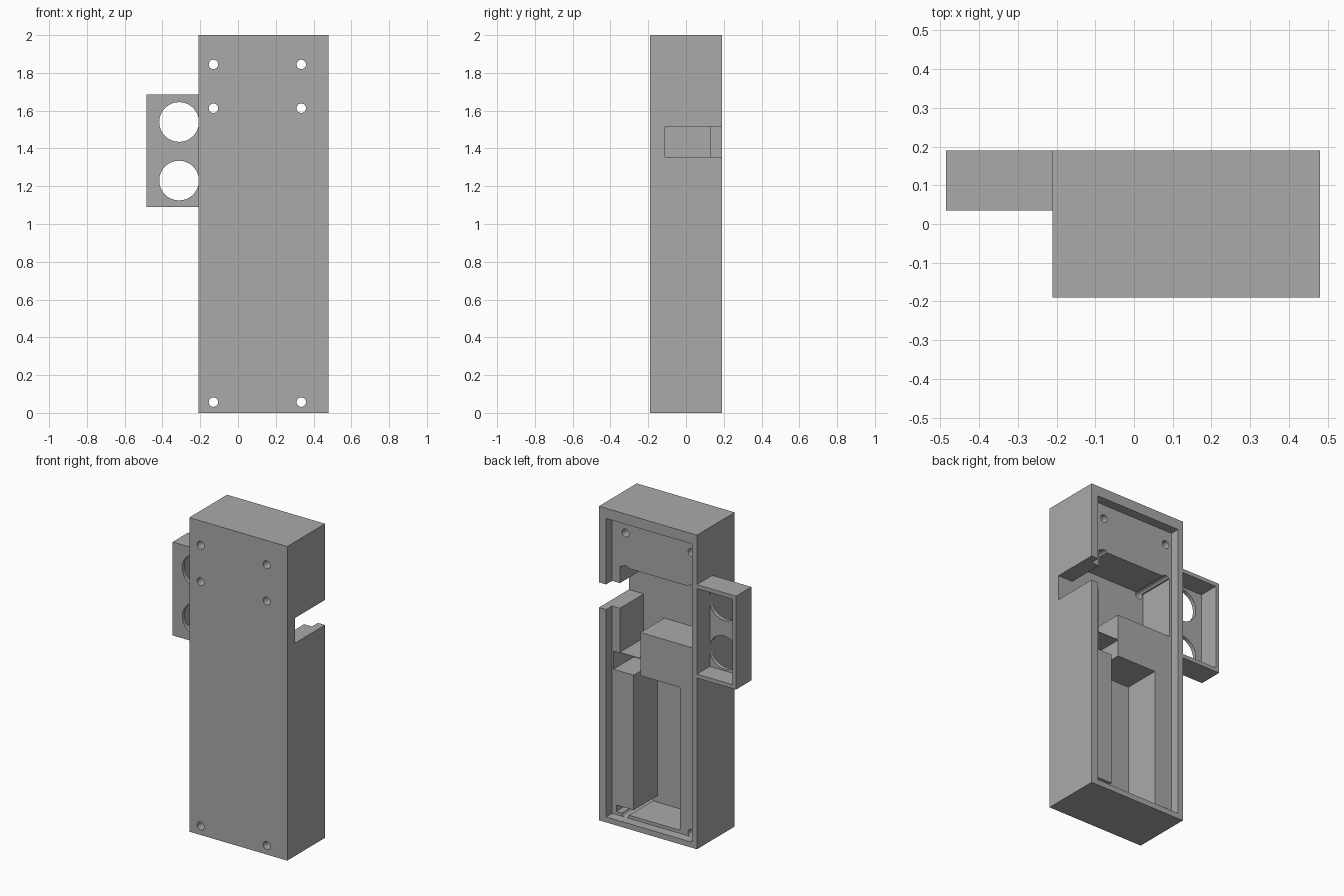
import bpy

old = bpy.data.objects.get("Cube")
if old:
    bpy.data.objects.remove(old, do_unlink=True)

grey = bpy.data.materials.new("plain_grey")
grey.use_nodes = True
GREY = (0.4, 0.4, 0.4, 1)
grey.diffuse_color = GREY
grey.node_tree.nodes["Principled BSDF"].inputs["Base Color"].default_value = GREY


def box(name, x, y, z):
    """Box from (low, high) pairs on each axis."""
    centre = [(a + b) / 2 for a, b in (x, y, z)]
    bpy.ops.mesh.primitive_cube_add(size=1, location=centre)
    ob = bpy.context.object
    ob.name = name
    ob.scale = [b - a for a, b in (x, y, z)]
    bpy.ops.object.transform_apply(location=True, rotation=True, scale=True)
    return ob


def bore(name, x, z, radius, sides):
    """Cylinder running front to back."""
    bpy.ops.mesh.primitive_cylinder_add(vertices=sides, radius=radius, depth=1,
                                        location=(x, 0, z), rotation=(1.570796, 0, 0))
    ob = bpy.context.object
    ob.name = name
    bpy.ops.object.transform_apply(location=True, rotation=True, scale=True)
    return ob


def cut(target, cutters):
    for cutter in cutters:
        cutter.hide_render = True
        mod = target.modifiers.new("cut", 'BOOLEAN')
        mod.operation = 'DIFFERENCE'
        mod.solver = 'EXACT'
        mod.object = cutter
        bpy.context.view_layer.objects.active = target
        bpy.ops.object.modifier_apply(modifier=mod.name)
        bpy.data.objects.remove(cutter, do_unlink=True)


def finish(ob):
    ob.data.materials.clear()
    ob.data.materials.append(grey)
    bpy.ops.object.select_all(action='DESELECT')
    ob.select_set(True)
    bpy.context.view_layer.objects.active = ob
    bpy.ops.object.shade_smooth_by_angle(angle=0.5)


FLOOR, LEDGE, BACK = -0.11, 0.13, 0.19
deep = (FLOOR, 0.16)      # pockets reach from the floor into the lid recess
through = (FLOOR, 0.3)    # openings cut right out of the back

# Main housing, hollowed from the back
housing = box("housing", (-0.21, 0.48), (-0.19, BACK), (0, 2))
cut(housing, [
    box("lid_recess", (-0.175, 0.43), (LEDGE, 0.3), (0.035, 1.935)),
    box("upper_chamber", (-0.16, 0.375), deep, (1.24, 1.625)),
    box("chamber_step", (0.23, 0.375), deep, (1.075, 1.3)),
    box("wire_slot", (0.23, 0.42), deep, (0.955, 1.07)),
    box("battery_pocket", (-0.05, 0.278), deep, (0.055, 0.965)),
    box("lower_slot", (0.25, 0.40), deep, (0.055, 0.096)),
    box("side_notch", (0.3, 0.6), through, (1.355, 1.515)),
])

# Screw holes, in three rows of two
cut(housing, [bore("screw_hole", x, z, 0.025, 24)
              for x in (-0.13, 0.335) for z in (0.057, 1.613, 1.845)])
finish(housing)

# Side bracket: shallow tray with two round openings
bracket = box("sensor_bracket", (-0.485, -0.21), (0.035, BACK), (1.09, 1.685))
cut(bracket, [box("tray", (-0.46, -0.15), (0.06, 0.3), (1.115, 1.66))])
cut(bracket, [bore("round_opening", -0.312, z, 0.105, 48) for z in (1.23, 1.54)])
finish(bracket)
